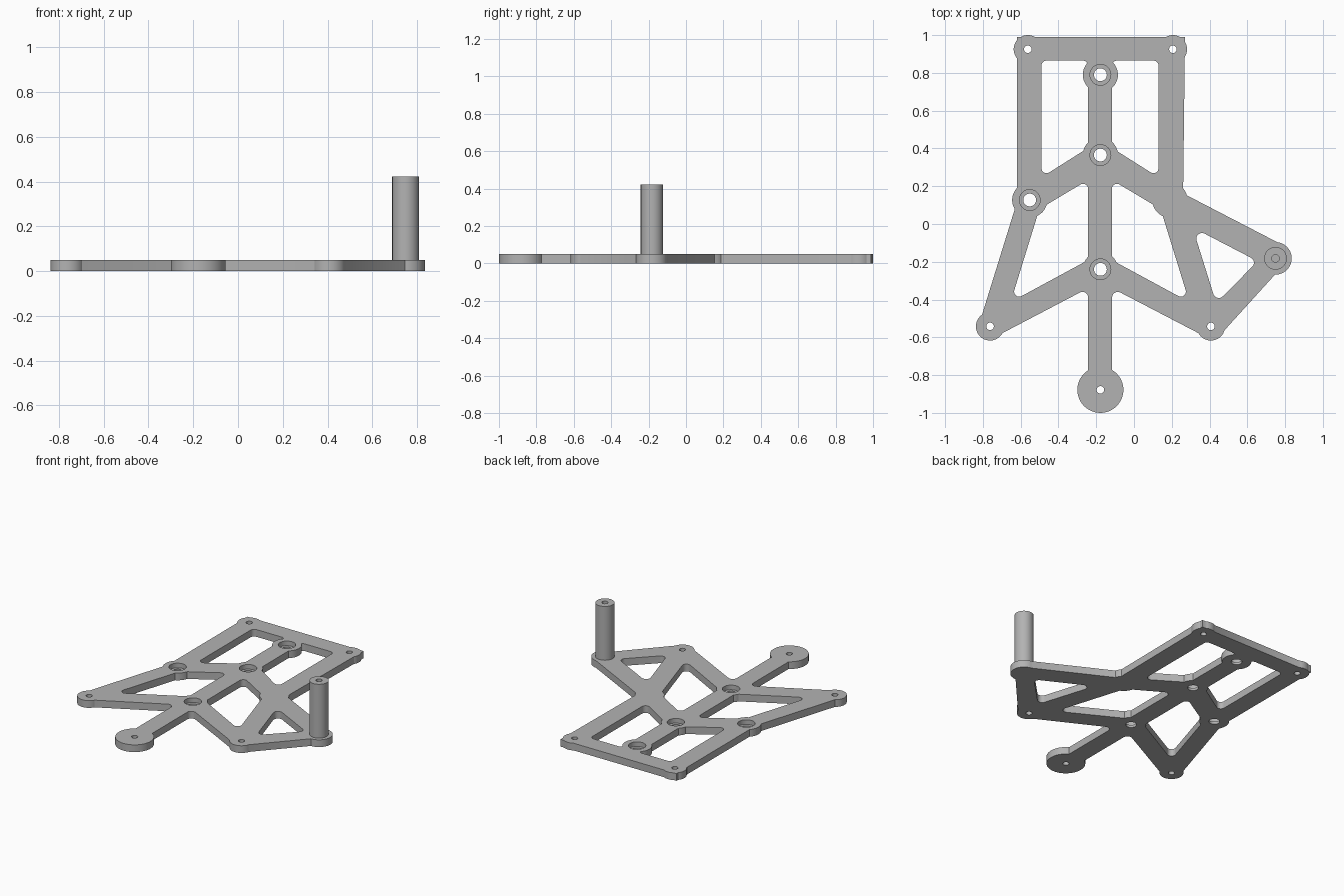
import bpy, bmesh, math
from mathutils import Vector

cube = bpy.data.objects.get("Cube")
if cube:
    bpy.data.objects.remove(cube, do_unlink=True)

grey = bpy.data.materials.new("plain_grey")
grey.use_nodes = True
COLOUR = (0.45, 0.45, 0.45, 1)
grey.diffuse_color = COLOUR
grey.node_tree.nodes["Principled BSDF"].inputs["Base Color"].default_value = COLOUR

THICK = 0.05
AXIS = -0.18          # symmetry line of the main frame
POST_TOP = 0.423


def rounded(corners, radius):
    """Polygon with every corner filleted; a corner may carry its own radius."""
    out = []
    for i, c in enumerate(corners):
        p = Vector(c[:2])
        r = c[2] if len(c) > 2 else radius
        if r == 0:
            out.append(p)
            continue
        a = (Vector(corners[i - 1][:2]) - p).normalized()
        b = (Vector(corners[(i + 1) % len(corners)][:2]) - p).normalized()
        half = a.angle(b) / 2
        centre = p + (a + b).normalized() * (r / math.sin(half))
        start = p + a * (r / math.tan(half)) - centre
        end = p + b * (r / math.tan(half)) - centre
        sweep = start.angle_signed(end)
        for k in range(9):
            t = -sweep * k / 8
            out.append(centre + Vector((start.x * math.cos(t) - start.y * math.sin(t),
                                        start.x * math.sin(t) + start.y * math.cos(t))))
    return out


def circle(x, y, r, sides=48):
    return [Vector((x + r * math.cos(math.tau * k / sides),
                    y + r * math.sin(math.tau * k / sides))) for k in range(sides)]


def prism(name, points, z0, z1):
    bm = bmesh.new()
    base = bm.faces.new([bm.verts.new((p.x, p.y, z0)) for p in points])
    top = bmesh.ops.extrude_face_region(bm, geom=[base])["geom"]
    bmesh.ops.translate(bm, vec=(0, 0, z1 - z0),
                        verts=[v for v in top if isinstance(v, bmesh.types.BMVert)])
    bmesh.ops.recalc_face_normals(bm, faces=bm.faces)
    mesh = bpy.data.meshes.new(name)
    bm.to_mesh(mesh)
    bm.free()
    mesh.materials.append(grey)
    obj = bpy.data.objects.new(name, mesh)
    bpy.context.collection.objects.link(obj)
    return obj


def combine(target, other, operation):
    other.hide_render = True
    mod = target.modifiers.new("combine", "BOOLEAN")
    mod.operation, mod.solver, mod.object = operation, "EXACT", other
    bpy.context.view_layer.objects.active = target
    bpy.ops.object.modifier_apply(modifier=mod.name)
    bpy.data.objects.remove(other, do_unlink=True)


def cut(target, points, z0=-0.1, z1=1):
    combine(target, prism("cutter", points, z0, z1), "DIFFERENCE")


# Outer outline, clockwise from the back left corner
outline = [(-0.62, 0.99, 0), (0.27, 0.99, 0), (0.26, 0.162, 0.05),
           (0.785, -0.11, 0), (0.79, -0.22, 0), (0.458, -0.586, 0),
           (0.407, -0.612, 0), (-0.116, -0.34, 0.03), (-0.116, -0.85, 0),
           (-0.243, -0.85, 0), (-0.243, -0.34, 0.03), (-0.762, -0.612, 0),
           (-0.823, -0.54, 0), (-0.62, 0.115, 0)]
frame = prism("frame_plate", rounded(outline, 0), 0, THICK)

# Windows: two mirrored pairs and the side triangle
back_window = [(-0.49, 0.865), (-0.243, 0.865), (-0.243, 0.403), (-0.49, 0.247)]
front_window = [(-0.243, 0.233), (-0.243, -0.191), (-0.653, -0.413), (-0.501, 0.079)]
side_window = [(0.31, -0.018), (0.655, -0.197), (0.435, -0.418)]
for window in (back_window, front_window):
    cut(frame, rounded(window, 0.027))
    cut(frame, rounded([(2 * AXIS - x, y) for x, y in window], 0.027))
cut(frame, rounded(side_window, 0.03))

# Round pads at the corners and around the hubs
screws = [(-0.562, 0.925, 0.075), (0.206, 0.925, 0.075), (-0.762, -0.542, 0.075),
          (0.407, -0.542, 0.075), (-0.178, -0.878, 0.122)]
hubs = [(-0.178, 0.79), (-0.178, 0.365), (-0.178, -0.24), (-0.552, 0.127)]
post_x, post_y = 0.749, -0.182
pads = screws + [(x, y, 0.093) for x, y in hubs]
pads += [(0.19, 0.127, 0.093), (post_x, post_y, 0.086)]
for x, y, r in pads:
    combine(frame, prism("pad", circle(x, y, r), 0, THICK), "UNION")

# Screw holes and counterbored hub holes
for x, y, r in screws:
    cut(frame, circle(x, y, 0.02, 24))
for x, y in hubs:
    cut(frame, circle(x, y, 0.034, 32))
    cut(frame, circle(x, y, 0.055), 0.018, 1)

# Standing post with a blind hole in its top
post = prism("standing_post", circle(post_x, post_y, 0.06), THICK - 0.005, POST_TOP)
cut(post, circle(post_x, post_y, 0.02, 24), 0.2, 1)

for obj in (frame, post):
    bpy.ops.object.select_all(action="DESELECT")
    obj.select_set(True)
    bpy.context.view_layer.objects.active = obj
    bpy.ops.object.shade_smooth_by_angle(angle=math.radians(30))
